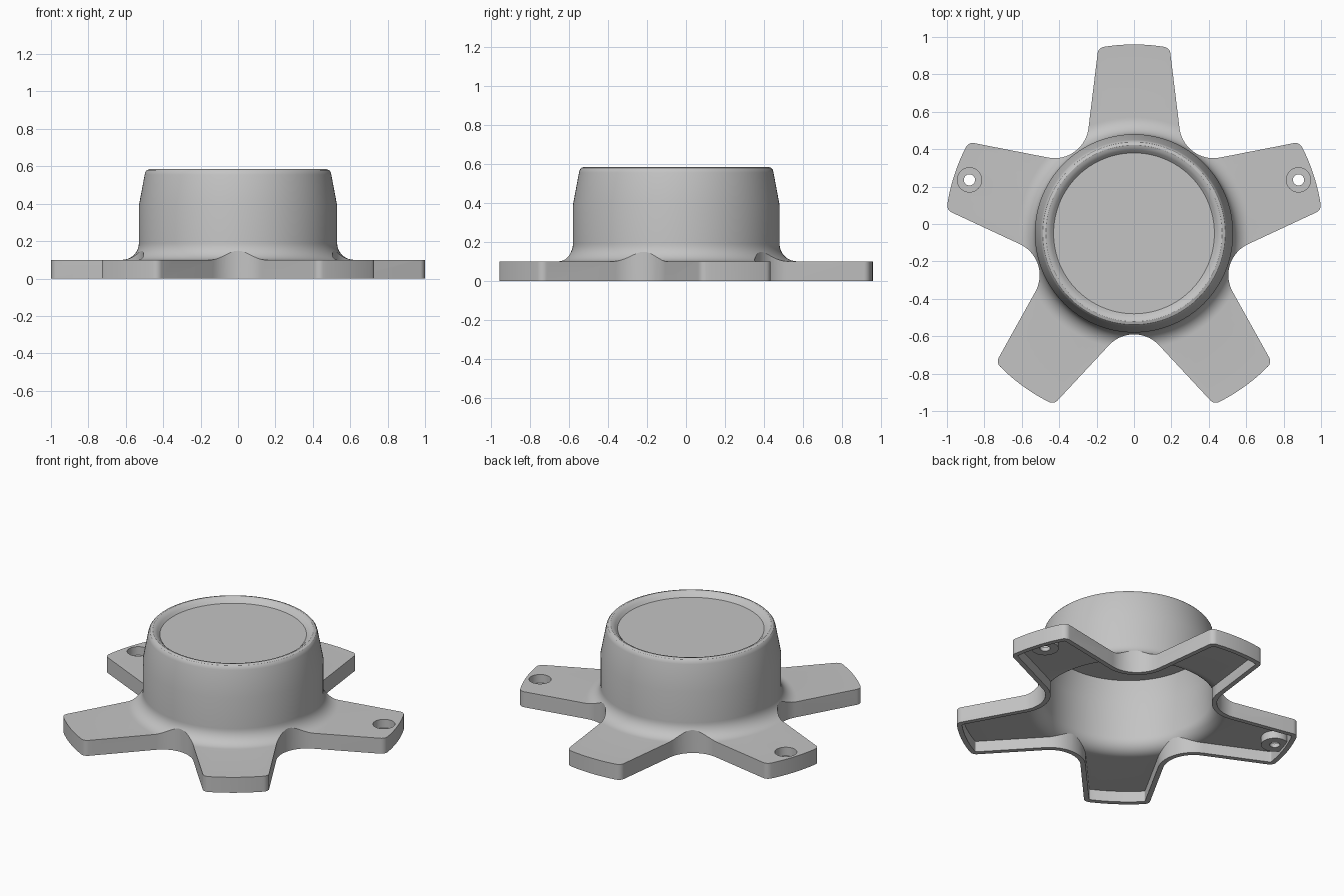
import bpy, bmesh
from math import pi, sin, cos, atan2, sqrt, radians

if "Cube" in bpy.data.objects:
    bpy.data.objects.remove(bpy.data.objects["Cube"])

CENTRE_Y = -0.05
ARMS = 5
WALL = 0.03

grey = bpy.data.materials.new("plain_grey")
grey.use_nodes = True
grey.diffuse_color = (0.55, 0.55, 0.55, 1)
grey.node_tree.nodes["Principled BSDF"].inputs["Base Color"].default_value = grey.diffuse_color


def make_object(name, bm):
    bmesh.ops.recalc_face_normals(bm, faces=bm.faces)
    mesh = bpy.data.meshes.new(name)
    bm.to_mesh(mesh)
    bm.free()
    mesh.materials.append(grey)
    obj = bpy.data.objects.new(name, mesh)
    obj.location.y = CENTRE_Y
    bpy.context.collection.objects.link(obj)
    return obj


def arc(x, y, radius, start, end, steps):
    angles = [start + (end - start) * i / steps for i in range(steps + 1)]
    return [(x + radius * cos(a), y + radius * sin(a)) for a in angles]


def star_outline(inset):
    """Five tapered arms with round notches, rounded tips and an even inset."""
    slope = 0.122
    norm = sqrt(1 + slope * slope)
    half, notch = 0.312, 0.54
    reach, corner = 1.01 - inset, 0.04 - inset
    gap = pi / ARMS
    # Notch circle touches both neighbouring arm edges
    k = (sin(gap) + slope * cos(gap)) / norm
    g = (notch - half / norm) / (1 - k)
    # Corner circle touches the arm edge and the tip arc
    u = reach
    for _ in range(20):
        v = half - inset * norm - slope * u - corner * norm
        u = sqrt((reach - corner) ** 2 - v * v)
    tip, edge = atan2(v, u), atan2(1, slope)
    arm = arc(u, -v, corner, -edge, -tip, 6)
    arm += arc(0, 0, reach, -tip, tip, 14)[1:-1]
    arm += arc(u, v, corner, tip, edge, 6)
    arm += arc(g * cos(gap), g * sin(gap), g - notch + inset,
               edge + pi, 2 * gap - edge + pi, 18)
    points = []
    for i in range(ARMS):
        a = pi / 2 + i * 2 * gap
        points += [(x * cos(a) - y * sin(a), x * sin(a) + y * cos(a)) for x, y in arm]
    return points


def prism(name, points, bottom, top):
    bm = bmesh.new()
    face = bm.faces.new([bm.verts.new((x, y, bottom)) for x, y in points])
    extruded = bmesh.ops.extrude_face_region(bm, geom=[face], use_keep_orig=True)
    verts = [v for v in extruded["geom"] if isinstance(v, bmesh.types.BMVert)]
    bmesh.ops.translate(bm, verts=verts, vec=(0, 0, top - bottom))
    return make_object(name, bm)


def lathe(name, profile):
    bm = bmesh.new()
    verts = [bm.verts.new((r, 0, z)) for r, z in profile]
    edges = [bm.edges.new(pair) for pair in zip(verts, verts[1:])]
    bmesh.ops.spin(bm, geom=verts + edges, cent=(0, 0, 0), axis=(0, 0, 1),
                   angle=2 * pi, steps=128, use_merge=True)
    bmesh.ops.remove_doubles(bm, verts=bm.verts, dist=1e-5)
    return make_object(name, bm)


def combine(target, tool, operation):
    mod = target.modifiers.new("combine", 'BOOLEAN')
    mod.operation, mod.solver, mod.object = operation, 'EXACT', tool
    bpy.context.view_layer.objects.active = target
    bpy.ops.object.modifier_apply(modifier=mod.name)
    bpy.data.objects.remove(tool)


# Outer body: revolved hub with flared foot and dished top, trimmed to the star
body = lathe("outer_form",
             [(0, -0.1), (1.2, -0.1), (1.2, 0.1)]
             + arc(0.62, 0.19, 0.09, -pi / 2, -pi, 10)
             + [(0.53, 0.39), (0.499, 0.555), (0.495, 0.57), (0.487, 0.58), (0.472, 0.585),
                (0.457, 0.581), (0.444, 0.57), (0.43, 0.555), (0, 0.555)])
cap = prism("wheel_centre_cap", star_outline(0), 0, 1)
combine(cap, body, 'INTERSECT')

# Hollow underside
core = lathe("inner_form",
             [(0, -0.2), (1.2, -0.2), (1.2, 0.07)]
             + arc(0.59, 0.16, 0.09, -pi / 2, -pi, 10)
             + [(0.50, 0.385), (0.468, 0.525), (0, 0.525)])
cavity = prism("cavity", star_outline(WALL), -0.1, 1)
combine(cavity, core, 'INTERSECT')
combine(cap, cavity, 'DIFFERENCE')

# Screw bosses with counterbored holes on the two side arms
for angle in (radians(18), radians(162)):
    x, y = 0.925 * cos(angle), 0.925 * sin(angle)
    for name, radius, bottom, top, operation in (
            ("boss", 0.08, 0.02, 0.085, 'UNION'),
            ("counterbore", 0.065, 0.045, 0.3, 'DIFFERENCE'),
            ("screw_hole", 0.03, -0.1, 0.3, 'DIFFERENCE')):
        combine(cap, prism(name, arc(x, y, radius, 0, 2 * pi, 40)[:-1], bottom, top), operation)

# Smooth curved faces, keep edges sharp
bpy.ops.object.select_all(action='DESELECT')
cap.select_set(True)
bpy.context.view_layer.objects.active = cap
bpy.ops.object.shade_smooth_by_angle(angle=radians(30))
